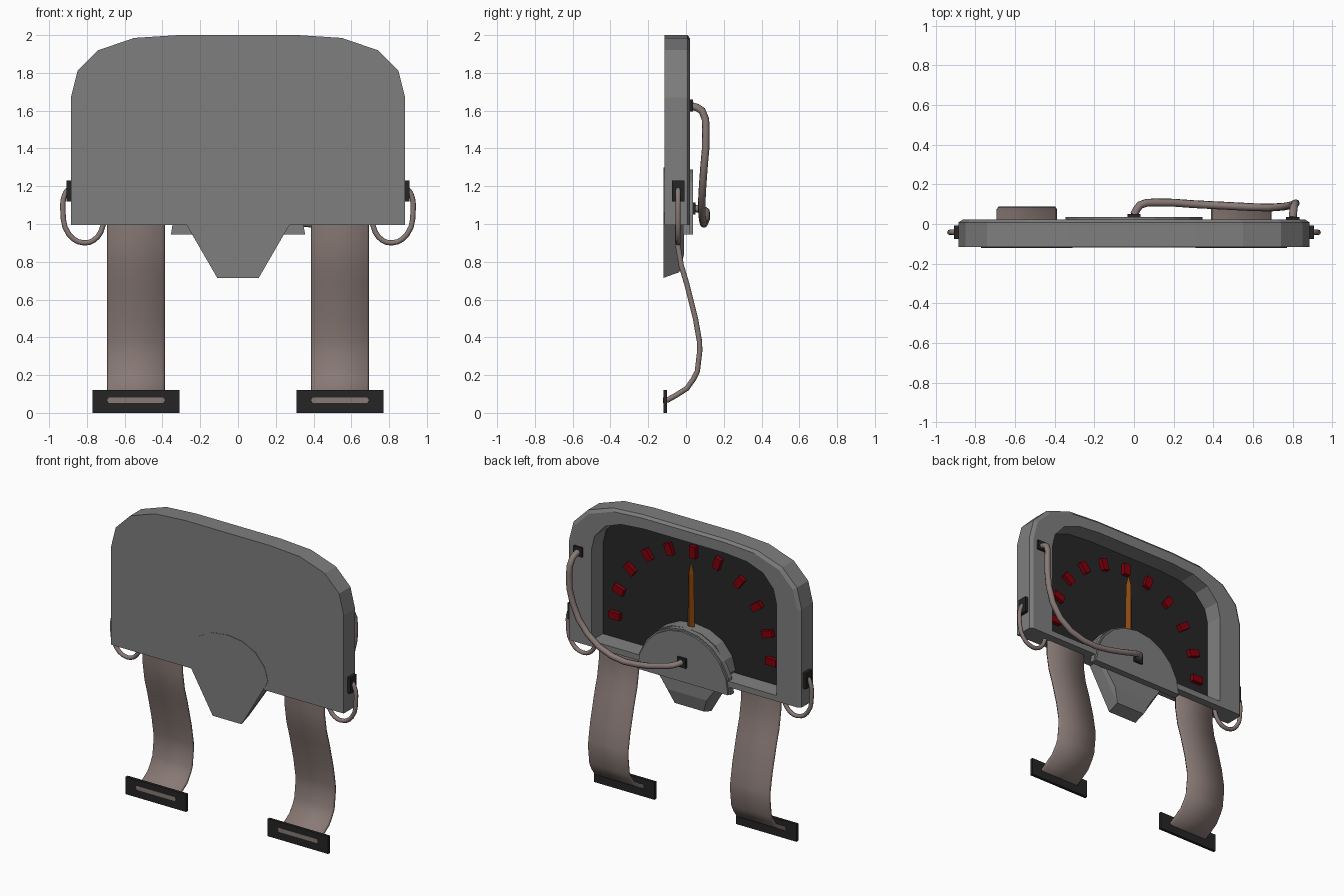
import bpy, bmesh, math
from mathutils import Matrix, Vector

if "Cube" in bpy.data.objects:
    bpy.data.objects.remove(bpy.data.objects["Cube"])


def material(name, rgb):
    m = bpy.data.materials.new(name)
    m.diffuse_color = (*rgb, 1)
    m.use_nodes = True
    m.node_tree.nodes["Principled BSDF"].inputs["Base Color"].default_value = m.diffuse_color
    return m


BLACK = material("black", (0.018, 0.018, 0.018))
DIAL = material("dial_dark", (0.02, 0.02, 0.02))
RED = material("red", (0.22, 0.0, 0.003))
ORANGE = material("orange", (0.25, 0.065, 0.005))
STRAP = material("strap_brown", (0.25, 0.195, 0.18))
GREY = material("case_grey", (0.21, 0.21, 0.21))


def finish(name, bm, mat, smooth=None):
    bmesh.ops.recalc_face_normals(bm, faces=bm.faces)
    me = bpy.data.meshes.new(name)
    bm.to_mesh(me)
    bm.free()
    ob = bpy.data.objects.new(name, me)
    bpy.context.collection.objects.link(ob)
    me.materials.append(mat)
    if smooth:
        select(ob)
        bpy.ops.object.shade_smooth_by_angle(angle=math.radians(smooth))
    return ob


def select(ob):
    bpy.ops.object.select_all(action='DESELECT')
    ob.select_set(True)
    bpy.context.view_layer.objects.active = ob


def full(half):
    """Mirror a right-hand half outline (bottom to top) into a closed loop."""
    return half + [(-x, z) for x, z in reversed(half) if x > 1e-5]


def skin(bm, loops):
    """Bridge closed vertex loops of equal count and cap both ends."""
    for a, b in zip(loops, loops[1:]):
        n = len(a)
        for i in range(n):
            j = (i + 1) % n
            bm.faces.new((a[i], a[j], b[j], b[i]))
    bm.faces.new(loops[0])
    bm.faces.new(loops[-1])


def loft(name, rings, mat):
    bm = bmesh.new()
    skin(bm, [[bm.verts.new((x, y, z)) for x, z in pts] for y, pts in rings])
    return finish(name, bm, mat)


def box(name, lo, hi, mat, matrix=None):
    bm = bmesh.new()
    lo, hi = Vector(lo), Vector(hi)
    bmesh.ops.create_cube(bm, size=1, matrix=Matrix.Translation((lo + hi) / 2)
                          @ Matrix.Diagonal((*(hi - lo), 1)))
    if matrix:
        bm.transform(matrix)
    return finish(name, bm, mat)


def cable(name, pts, radius, mat, steps):
    cu = bpy.data.curves.new(name, 'CURVE')
    cu.dimensions = '3D'
    cu.bevel_depth = radius
    cu.bevel_resolution = 2
    cu.use_fill_caps = True
    cu.resolution_u = steps
    sp = cu.splines.new('BEZIER')
    sp.bezier_points.add(len(pts) - 1)
    for p, co in zip(sp.bezier_points, pts):
        p.co = co
        p.handle_left_type = p.handle_right_type = 'AUTO'
    cu.materials.append(mat)
    ob = bpy.data.objects.new(name, cu)
    bpy.context.collection.objects.link(ob)
    select(ob)
    bpy.ops.object.convert(target='MESH')
    bpy.ops.object.shade_smooth_by_angle(angle=math.radians(50))


# Case: flat front, chamfered back rim, deep dial well
outer = full([(.885, .995), (.885, 1.67), (.85, 1.81), (.74, 1.92), (.55, 1.985), (.32, 2)])
chamfer = [(x * .975, .995 + (z - .995) * .982) for x, z in outer]
rim = full([(.705, 1.035), (.705, 1.66), (.68, 1.76), (.60, 1.85), (.48, 1.895), (.30, 1.91)])
well = [(x * .993, 1.04 + (z - 1.035) * .99) for x, z in rim]
loft("case", [(-.115, outer), (.008, outer), (.022, chamfer), (.022, rim), (-.1, well)], GREY)
loft("dial_face", [(-.105, well), (-.095, [(x * .999, z) for x, z in well])], DIAL)

# Dial ticks on an arc
for i in range(11):
    turn = Matrix.Translation((0, 0, 1.2)) @ Matrix.Rotation(-math.radians(18 * i), 4, 'Y')
    box(f"tick_{i + 1}", (.555, -.1, -.024), (.635, -.066, .024), RED, turn)

# Needle with a raised ridge
bm = bmesh.new()
base = [bm.verts.new(c) for c in ((-.028, -.055, 1.2), (.028, -.055, 1.2),
                                  (.022, -.055, 1.66), (0, -.055, 1.745), (-.022, -.055, 1.66))]
ridge = [bm.verts.new(c) for c in ((0, -.03, 1.2), (0, -.03, 1.66))]
bm.faces.new(base)
for f in ((base[0], base[1], ridge[0]), (base[1], base[2], ridge[1], ridge[0]),
          (base[2], base[3], ridge[1]), (base[3], base[4], ridge[1]),
          (base[4], base[0], ridge[0], ridge[1])):
    bm.faces.new(f)
finish("needle", bm, ORANGE)

# Hub body tapering to a blunt tip below the case
arch = [(.31, 1.06), (.285, 1.15), (.215, 1.235), (.115, 1.285), (0, 1.30)]
loft("hub_body", [(-.118, full([(.11, .715)] + arch)),
                  (-.035, full([(.11, .745)] + arch)),
                  (-.01, full([(.15, .84)] + arch))], GREY)

# Half-round hub plate in two layers
disc = full([(.355 * math.cos(a), .945 + .355 * math.sin(a))
             for a in [math.radians(18 * i) for i in range(5)] + [math.pi / 2]])
small = [(x * .97, .945 + (z - .945) * .97) for x, z in disc]
loft("hub_plate", [(-.015, disc), (.022, disc), (.022, small), (.036, small)], GREY)

# Straps, clasps and side cable loops
profile = [(-.045, 1.03), (-.045, .9), (-.025, .78), (.005, .68), (.05, .5), (.071, .38), (.073, .33),
           (.06, .22), (.04, .18), (.005, .13), (-.05, .095), (-.1, .067), (-.122, .067)]
section = [(.387, 0), (.396, -1), (.684, -1), (.693, 0), (.684, 1), (.396, 1)]
for side, s in (("left", -1), ("right", 1)):
    bm = bmesh.new()
    rows = []
    for i, (y, z) in enumerate(profile):
        a, b = profile[max(i - 1, 0)], profile[min(i + 1, len(profile) - 1)]
        t = Vector((b[0] - a[0], b[1] - a[1])).normalized() * .014
        rows.append([bm.verts.new((s * x, y + k * -t.y, z + k * t.x)) for x, k in section])
    skin(bm, rows)
    finish(f"strap_{side}", bm, STRAP, 80)

    x0, x1 = sorted((s * .31, s * .77))
    box(f"clasp_{side}", (x0, -.12, 0), (x1, -.1, .12), BLACK)
    x0, x1 = sorted((s * .87, s * .907))
    box(f"side_socket_{side}", (x0, -.075, 1.12), (x1, -.008, 1.23), BLACK)
    cable(f"side_cable_{side}", [(s * x, -.042, z) for x, z in (
        (.89, 1.19), (.913, 1.165), (.927, 1.07), (.895, .945), (.815, .9), (.745, .93), (.705, 1.02))],
        .014, STRAP, 3)

# Cable across the back from rim socket to hub socket
box("rim_socket", (.767, .015, 1.595), (.833, .036, 1.66), BLACK)
box("hub_socket", (-.033, .03, 1.05), (.033, .05, 1.115), BLACK)
cable("back_cable", [(.8, .03, 1.625), (.805, .085, 1.6), (.815, .105, 1.5), (.795, .095, 1.3),
                     (.69, .083, 1.11), (.5, .09, 1.01), (.3, .1, 1.01), (.1, .108, 1.055),
                     (.03, .095, 1.075), (0, .045, 1.083)], .02, STRAP, 2)
